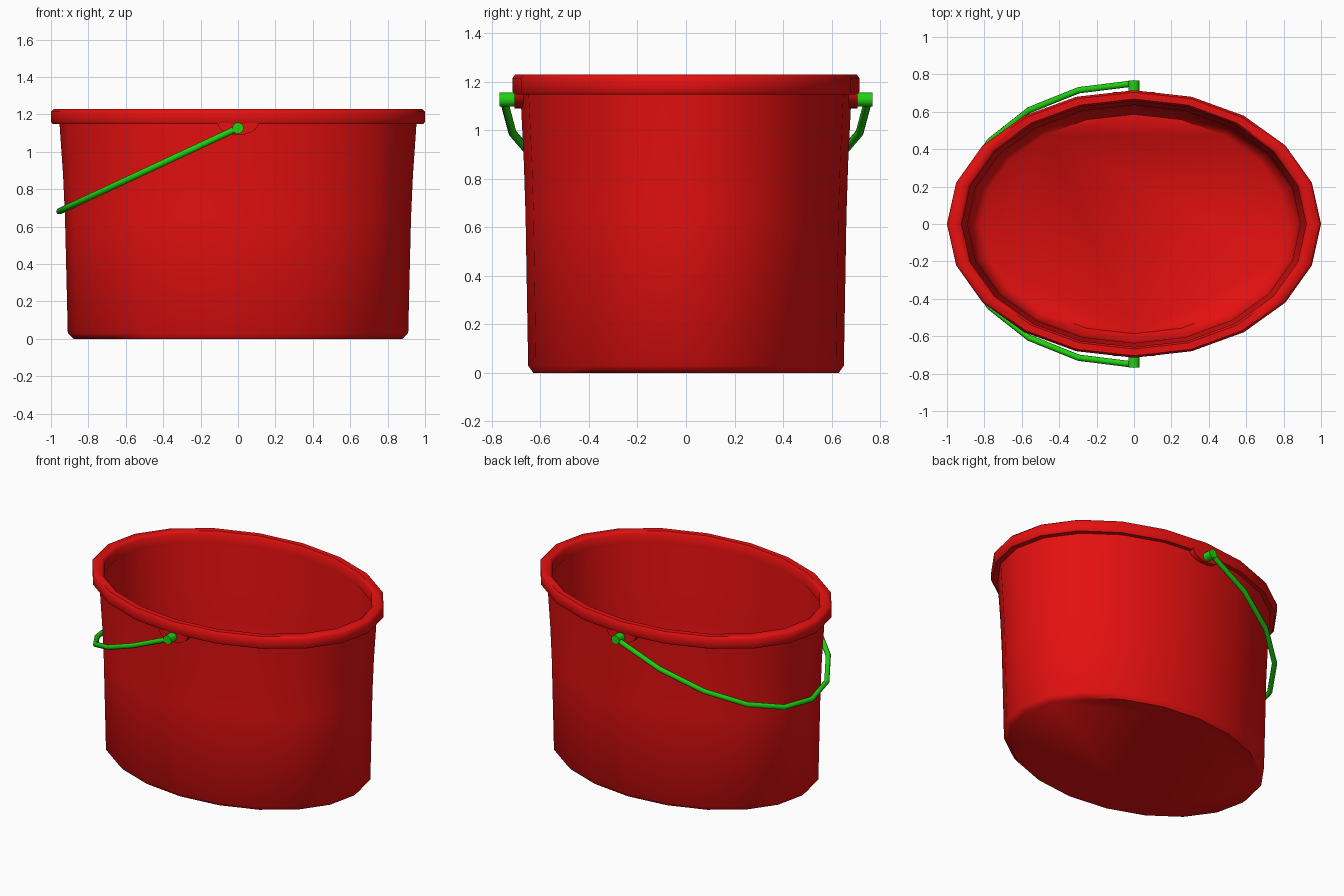
import bpy, bmesh, math
from mathutils import Vector

if "Cube" in bpy.data.objects:
    bpy.data.objects.remove(bpy.data.objects["Cube"])

SIDES = 20
OVAL = 0.715          # depth of the oval relative to its width
PIVOT_Z = 1.127


def material(name, rgb):
    m = bpy.data.materials.new(name)
    m.use_nodes = True
    colour = (*rgb, 1.0)
    m.diffuse_color = colour
    m.node_tree.nodes["Principled BSDF"].inputs["Base Color"].default_value = colour
    return m


red = material("red plastic", (0.78, 0.005, 0.005))
green = material("green plastic", (0.014, 0.64, 0.005))


def finish(name, bm, mat, angle):
    bmesh.ops.recalc_face_normals(bm, faces=bm.faces)
    me = bpy.data.meshes.new(name)
    bm.to_mesh(me)
    bm.free()
    me.materials.append(mat)
    ob = bpy.data.objects.new(name, me)
    bpy.context.collection.objects.link(ob)
    bpy.ops.object.select_all(action="DESELECT")
    ob.select_set(True)
    bpy.context.view_layer.objects.active = ob
    bpy.ops.object.shade_smooth_by_angle(angle=math.radians(angle))
    return ob


def skin(bm, rings, loop=False):
    """Join neighbouring rings of vertices; cap the ends unless looped."""
    pairs = list(zip(rings, rings[1:]))
    if loop:
        pairs.append((rings[-1], rings[0]))
    for a, b in pairs:
        n = len(a)
        for i in range(n):
            j = (i + 1) % n
            bm.faces.new((a[i], a[j], b[j], b[i]))
    if not loop:
        bm.faces.new(rings[0])
        bm.faces.new(rings[-1])


def oval_lathe(name, profile, loop):
    bm = bmesh.new()
    rings = []
    for r, z in profile:
        angles = [math.tau * i / SIDES for i in range(SIDES)]
        rings.append([bm.verts.new((r * math.cos(a), r * OVAL * math.sin(a), z)) for a in angles])
    skin(bm, rings, loop)
    return finish(name, bm, red, 50)


# Bucket: outer wall, then the inner wall down to the floor
oval_lathe("bucket_body", [
    (0.88, 0.0), (0.91, 0.03), (0.925, 0.65), (0.935, 0.87), (0.955, 1.16),
    (0.925, 1.16), (0.905, 0.87), (0.89, 0.65), (0.875, 0.09), (0.82, 0.04)], False)

# Thick rolled rim
oval_lathe("rim", [
    (0.945, 1.148), (0.99, 1.148), (1.0, 1.16), (1.0, 1.215), (0.985, 1.23),
    (0.935, 1.23), (0.92, 1.215), (0.92, 1.148)], True)


def tube(name, path, sections, mat, angle):
    """Sweep rings: path gives centres, sections gives (axis_u, axis_v, radius)."""
    bm = bmesh.new()
    rings = []
    for c, (u, v, r) in zip(path, sections):
        ring = []
        for i in range(8 if name == "handle" else 14):
            a = math.tau * i / (8 if name == "handle" else 14)
            ring.append(bm.verts.new(c + u * (r * math.cos(a)) + v * (r * math.sin(a))))
        rings.append(ring)
    skin(bm, rings)
    return finish(name, bm, mat, angle)


# Half-oval wire handle, swung down to the right side
end = Vector((-0.955, 0, -0.445))
normal = Vector((0, 1, 0)).cross(end).normalized()
depth = 0.752
path, sections = [], []
for i in range(11):
    t = math.pi * i / 10
    path.append(Vector((0, 0, PIVOT_Z)) + end * math.sin(t) + Vector((0, -depth * math.cos(t), 0)))
    tangent = end * math.cos(t) + Vector((0, depth * math.sin(t), 0))
    sections.append((normal, normal.cross(tangent).normalized(), 0.017))
tube("handle", path, sections, green, 60)

# Pivot knobs and the lugs under the rim, front and back
for side, label in ((-1, "front"), (1, "back")):
    X, Z = Vector((1, 0, 0)), Vector((0, 0, 1))
    tube(label + "_knob", [Vector((0, side * y, PIVOT_Z)) for y in (0.68, 0.768)],
         [(X, Z, 0.03)] * 2, green, 40)

    bm = bmesh.new()
    rings = []
    for y in (0.66, 0.706):
        arc = [math.pi * (1 + i / 10) for i in range(11)]
        rings.append([bm.verts.new((0.11 * math.cos(a), side * y, 1.155 + 0.065 * math.sin(a)))
                      for a in arc])
    skin(bm, rings)
    finish(label + "_lug", bm, red, 40)
